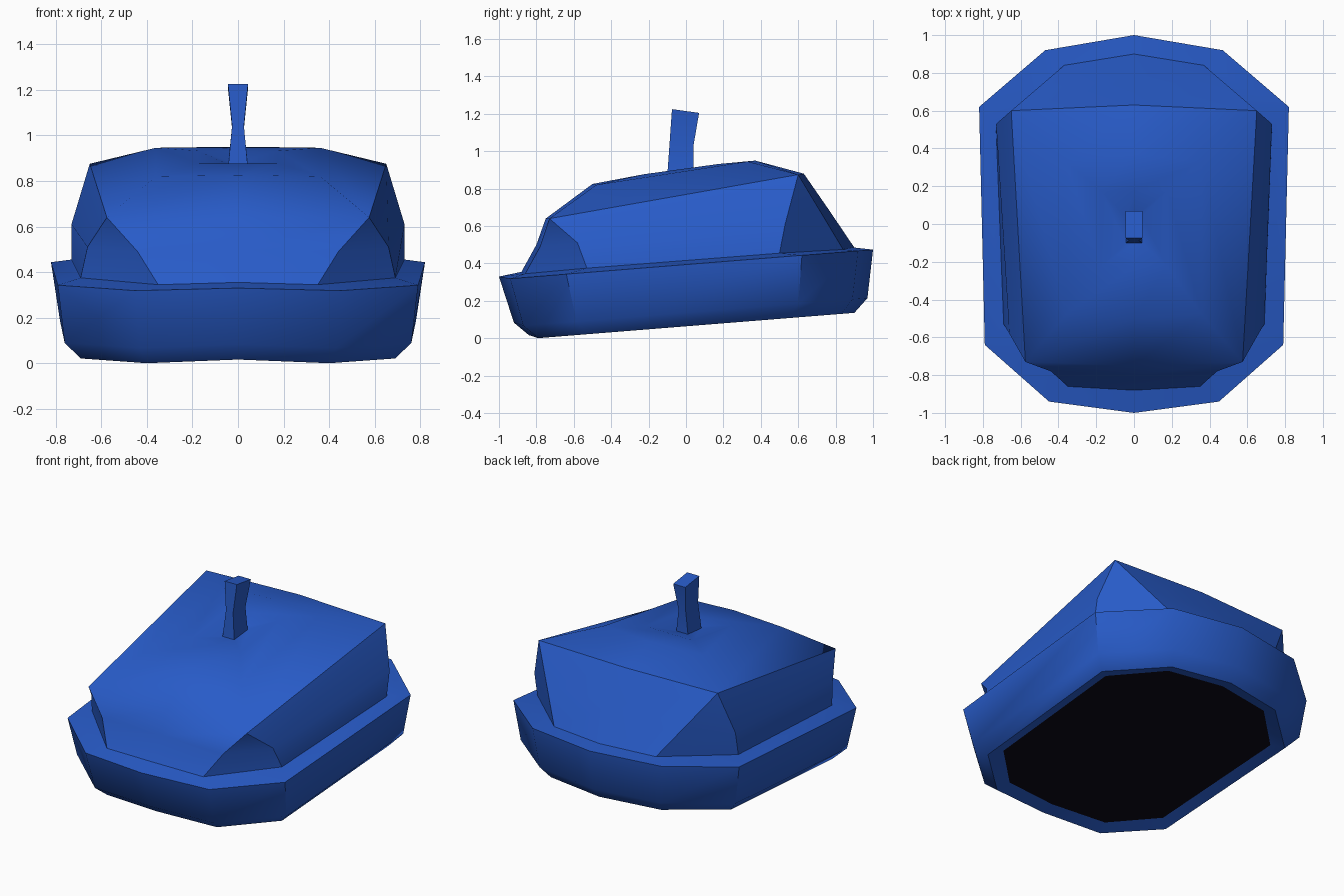
import bpy, bmesh, math

if "Cube" in bpy.data.objects:
    bpy.data.objects.remove(bpy.data.objects["Cube"])


def material(name, rgb):
    m = bpy.data.materials.new(name)
    m.diffuse_color = (*rgb, 1)
    m.use_nodes = True
    m.node_tree.nodes["Principled BSDF"].inputs["Base Color"].default_value = m.diffuse_color
    return m


BLUE = material("blue paint", (0.021, 0.105, 0.58))
DARK = material("dark underside", (0.004, 0.003, 0.008))


def ring(half):
    """Mirror a half outline (front centre -> right -> rear centre) into a loop."""
    return half + [(-x, y, z) for x, y, z in half[-2:0:-1]]


def tilted(pts, z0, lift=0.0):
    """Half outline lying in the car's nose-down plane, front tip lifted."""
    return [(x, y, z0 + 0.08 * y + (lift if i == 0 else 0))
            for i, (x, y) in enumerate(pts)]


def loft(name, halves, mat, cap=False, flip=False):
    bm = bmesh.new()
    loops = [[bm.verts.new(p) for p in ring(h)] for h in halves]
    for a, b in zip(loops, loops[1:]):
        n = len(a)
        for i in range(n):
            j = (i + 1) % n
            bm.faces.new((a[i], a[j], b[j], b[i]))
    if cap:
        bm.faces.new(loops[-1][::-1] if flip else loops[-1])
    bmesh.ops.remove_doubles(bm, verts=bm.verts, dist=0.0005)
    bm.normal_update()
    for f in bm.faces:
        f.smooth = True
    for e in bm.edges:
        e.smooth = len(e.link_faces) == 2 and e.calc_face_angle(0) < math.radians(38)
    me = bpy.data.meshes.new(name)
    bm.to_mesh(me)
    bm.free()
    me.materials.append(mat)
    ob = bpy.data.objects.new(name, me)
    bpy.context.collection.objects.link(ob)
    return ob


# Bumper skirt outlines
inner = tilted([(0, -.76), (.37, -.71), (.62, -.47), (.64, .50), (.37, .76), (0, .82)], .085, .015)
bottom = tilted([(0, -.84), (.40, -.79), (.69, -.53), (.71, .55), (.40, .83), (0, .90)], .064, .02)
middle = tilted([(0, -.92), (.43, -.87), (.76, -.585), (.78, .60), (.44, .89), (0, .97)], .137, .02)
top = tilted([(0, -1), (.45, -.94), (.79, -.64), (.82, .62), (.47, .92), (0, 1)], .394, .016)
loft("bumper", [inner, bottom, middle, top], BLUE)
loft("underside_floor", [inner], DARK, cap=True, flip=True)

# Cabin: ledge, undercut front corners, cut rear corners, roof, shallow pole pit
base = [(0, -.88, .355), (.35, -.86, .345), (.69, -.53, .375),
        (.73, .50, .455), (.37, .84, .475), (0, .90, .485)]
waist = [(0, -.80, .50), (.44, -.78, .49), (.66, -.58, .51),
         (.73, .53, .61), (.51, .72, .675), (0, .765, .685)]


def corners(f, fs, rs, r):
    """Half outline with a single front and a single rear corner."""
    return [f, fs, fs, rs, rs, r]


shoulder = corners((0, -.75, .64), (.575, -.73, .64), (.65, .60, .875), (0, .63, .88))
roof = corners((0, -.50, .825), (.36, -.48, .82), (.36, .33, .945), (0, .37, .95))
pit = corners((0, -.225, .877), (.175, -.225, .877), (.175, .175, .932), (0, .175, .932))
pole_foot = corners((0, -.10, .872), (.042, -.10, .872), (.042, .04, .885), (0, .04, .885))
loft("cabin", [top, base, waist, shoulder, roof, pit, pole_foot], BLUE)

# Pole, pinched in the middle
waist_p = corners((0, -.088, 1.04), (.026, -.088, 1.04), (.026, .04, 1.03), (0, .04, 1.03))
tip = corners((0, -.075, 1.225), (.044, -.075, 1.225), (.044, .07, 1.205), (0, .07, 1.205))
loft("roof_pole", [pole_foot, waist_p, tip], BLUE, cap=True)
